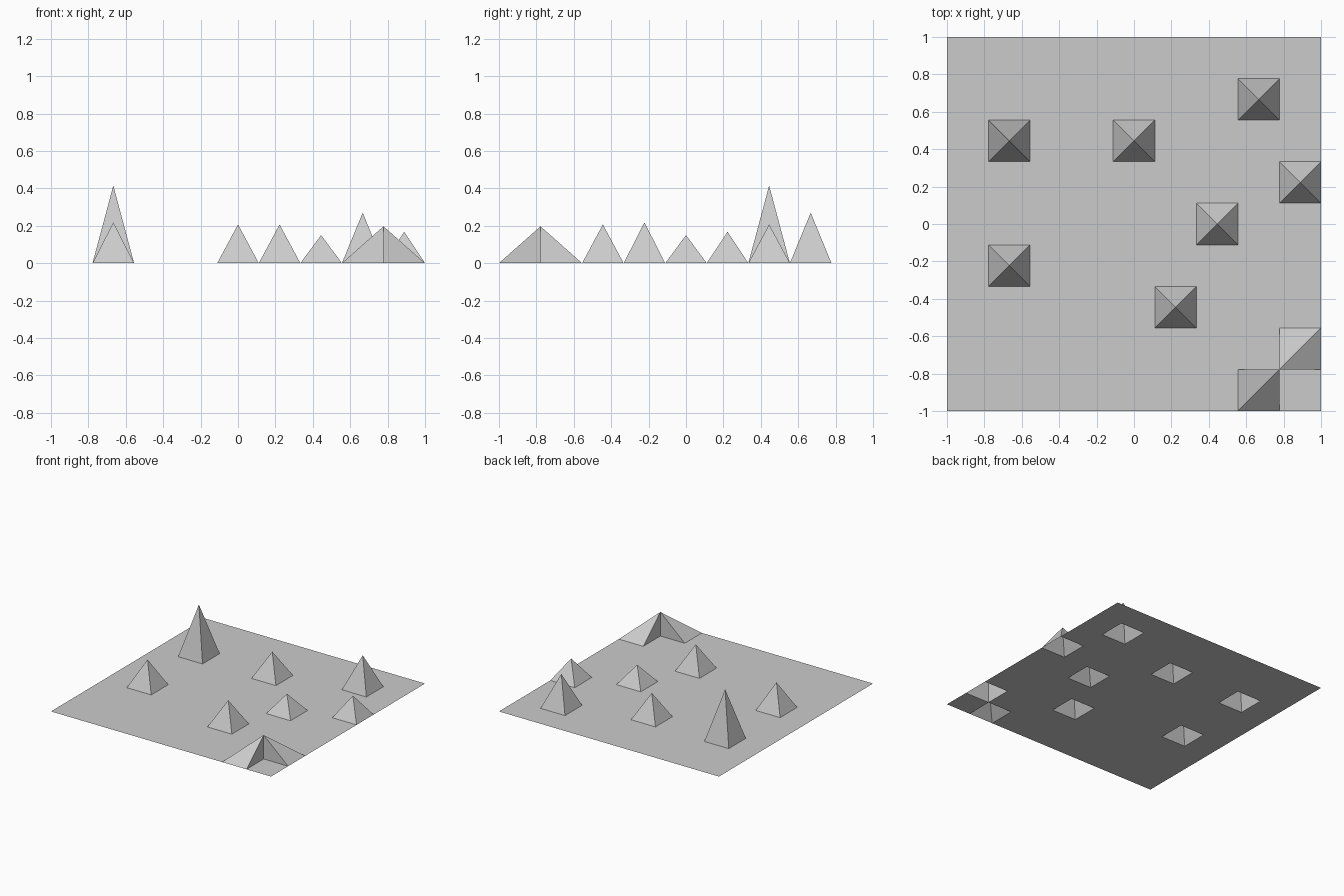
import bpy, bmesh

if "Cube" in bpy.data.objects:
    bpy.data.objects.remove(bpy.data.objects["Cube"])

N = 9
CELL = 2 / N


def line(i):
    return -1 + i * CELL


# Spikes: grid cell (column, row) -> height, apex over the cell centre
SPIKES = {(1, 6): 0.415, (1, 3): 0.218, (4, 6): 0.207, (7, 7): 0.27,
          (8, 5): 0.168, (6, 4): 0.15, (5, 2): 0.207}
# Two diagonal cells drawn up to the grid corner they share
PAIR = [(7, 0), (8, 1)]
PAIR_HEIGHT = 0.197

apexes = {(i, j): (line(i + .5), line(j + .5), h) for (i, j), h in SPIKES.items()}
apexes.update({cell: (line(8), line(1), PAIR_HEIGHT) for cell in PAIR})

# Flat 9 x 9 plate
bm = bmesh.new()
bmesh.ops.create_grid(bm, x_segments=N, y_segments=N, size=1)

# Pull each chosen cell into a four-sided spike, hollow underneath
cells = {}
for f in bm.faces:
    c = f.calc_center_median()
    cells[(int((c.x + 1) / CELL), int((c.y + 1) / CELL))] = f
for key, apex in apexes.items():
    new = bmesh.ops.poke(bm, faces=[cells[key]])
    new["verts"][0].co = apex

bm.normal_update()
mesh = bpy.data.meshes.new("spiked_plate")
bm.to_mesh(mesh)
bm.free()
plate = bpy.data.objects.new("spiked_plate", mesh)
bpy.context.collection.objects.link(plate)
